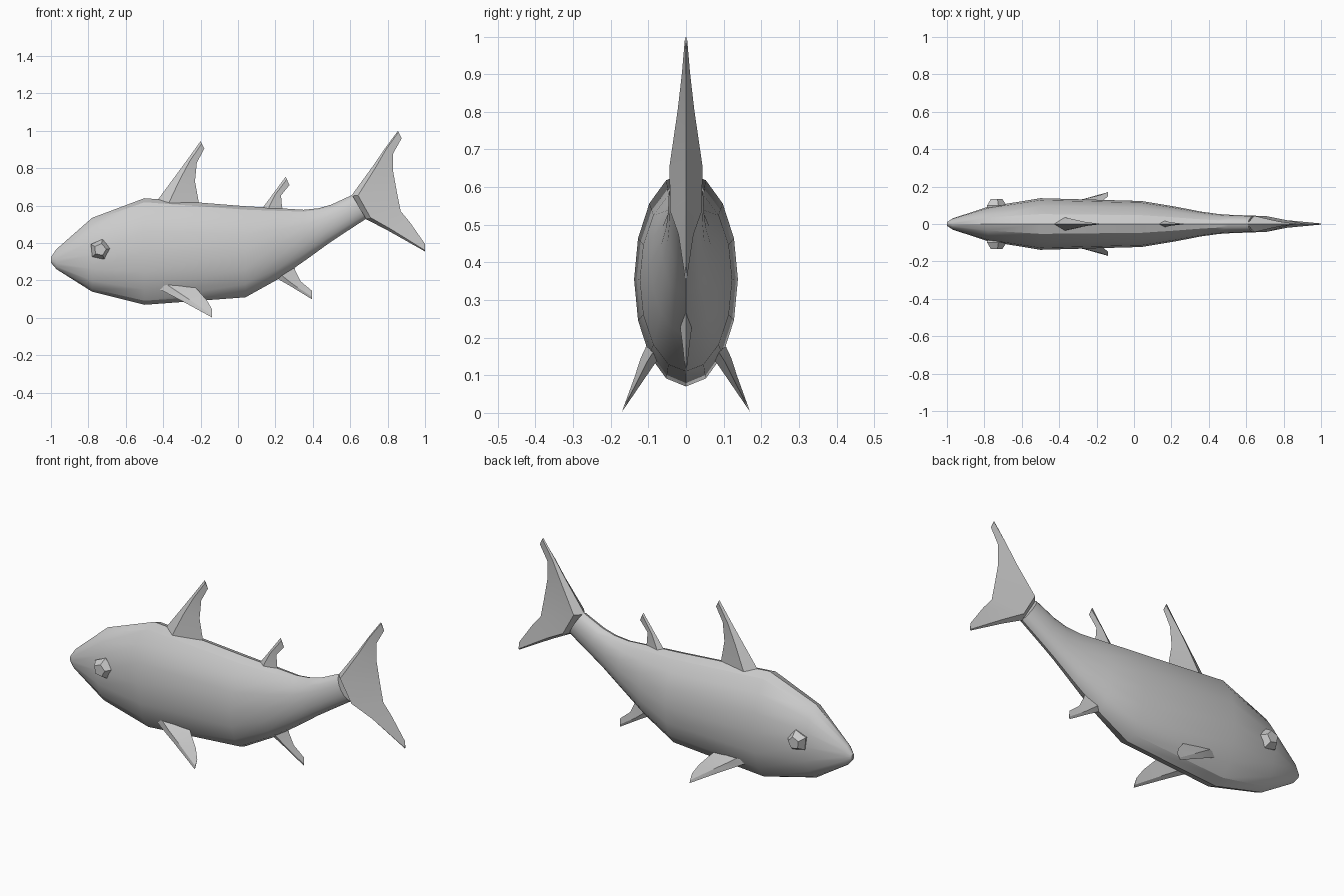
import bpy, bmesh, math
from mathutils import Vector as V


def loft(name, rings, mirror=False, angle=30):
    """Skin a list of equal-sized point loops and cap both ends."""
    bm = bmesh.new()
    loops = [[bm.verts.new(p) for p in r] for r in rings]
    n = len(rings[0])
    for a, b in zip(loops, loops[1:]):
        for i in range(n):
            j = (i + 1) % n
            bm.faces.new((a[i], a[j], b[j], b[i]))
    bm.faces.new(loops[0][::-1])
    bm.faces.new(loops[-1])
    bmesh.ops.recalc_face_normals(bm, faces=bm.faces)
    me = bpy.data.meshes.new(name)
    bm.to_mesh(me)
    bm.free()
    ob = bpy.data.objects.new(name, me)
    bpy.context.collection.objects.link(ob)
    bpy.ops.object.select_all(action='DESELECT')
    ob.select_set(True)
    bpy.context.view_layer.objects.active = ob
    bpy.ops.object.shade_smooth_by_angle(angle=math.radians(angle))
    if mirror:
        m = ob.modifiers.new("Mirror", 'MIRROR')
        m.use_axis = (False, True, False)
    return ob


def fin(name, sections, normal=(0, 1, 0), ridge=0.3, mirror=False):
    """Diamond sections: leading point, trailing point, half thickness."""
    n = V(normal).normalized()
    rings = []
    for lead, trail, t in sections:
        a, b = [V(p) if len(p) == 3 else V((p[0], 0, p[1])) for p in (lead, trail)]
        mid = a.lerp(b, ridge)
        rings.append((a, mid + n * t, b, mid - n * t))
    return loft(name, rings, mirror, 20)


# Body: top point (x, z), bottom point (x, z), half width
stations = [
    (-1.00, 0.325, -1.00, 0.295, 0.010),
    (-0.97, 0.368, -0.97, 0.260, 0.030),
    (-0.78, 0.535, -0.78, 0.140, 0.092),
    (-0.50, 0.640, -0.50, 0.070, 0.138),
    (0.04, 0.597, 0.04, 0.110, 0.123),
    (0.21, 0.587, 0.22, 0.210, 0.094),
    (0.35, 0.578, 0.37, 0.315, 0.066),
    (0.43, 0.586, 0.48, 0.395, 0.053),
    (0.50, 0.606, 0.57, 0.455, 0.048),
    (0.61, 0.657, 0.685, 0.530, 0.045),
]
body = []
for xt, zt, xb, zb, w in stations:
    top, bot = V((xt, 0, zt)), V((xb, 0, zb))
    c, h = (top + bot) / 2, (top - bot) / 2
    body.append([c + h * math.cos(k * math.pi / 8) + V((0, w * math.sin(k * math.pi / 8), 0))
                 for k in range(16)])
loft("body", body)

# Tail fin
fin("tail_fin", [
    ((0.855, 1.00), (0.875, 0.96), 0.003),
    ((0.785, 0.905), (0.83, 0.88), 0.011),
    ((0.72, 0.81), (0.83, 0.78), 0.022),
    ((0.605, 0.652), (0.85, 0.67), 0.044),
    ((0.68, 0.53), (0.87, 0.57), 0.042),
    ((0.80, 0.468), (0.92, 0.51), 0.02),
    ((1.00, 0.355), (1.00, 0.395), 0.003)], ridge=0.15)

# Dorsal fins
fin("front_dorsal_fin", [
    ((-0.46, 0.59), (-0.20, 0.58), 0.036),
    ((-0.43, 0.63), (-0.21, 0.62), 0.034),
    ((-0.345, 0.745), (-0.23, 0.73), 0.022),
    ((-0.275, 0.84), (-0.22, 0.83), 0.011),
    ((-0.20, 0.945), (-0.18, 0.905), 0.003)])
fin("rear_dorsal_fin", [
    ((0.12, 0.57), (0.245, 0.56), 0.016),
    ((0.14, 0.60), (0.235, 0.595), 0.015),
    ((0.185, 0.66), (0.23, 0.655), 0.009),
    ((0.255, 0.755), (0.275, 0.71), 0.002)])

# Anal fin
fin("anal_fin", [
    ((0.17, 0.235), (0.30, 0.29), 0.016),
    ((0.21, 0.21), (0.305, 0.255), 0.015),
    ((0.28, 0.17), (0.335, 0.195), 0.009),
    ((0.395, 0.10), (0.395, 0.145), 0.002)])

# Pectoral fins
fin("pectoral_fin", [
    ((-0.44, 0.085, 0.165), (-0.23, 0.085, 0.165), 0.024),
    ((-0.39, 0.102, 0.138), (-0.205, 0.102, 0.138), 0.02),
    ((-0.29, 0.128, 0.085), (-0.165, 0.125, 0.092), 0.012),
    ((-0.14, 0.17, 0.003), (-0.14, 0.148, 0.048), 0.002)],
    normal=(0, 0.88, 0.47), mirror=True)

# Eyes: five-sided faceted domes
loft("eyes", [
    [(-0.737 + r * math.cos(a), y, 0.365 + r * math.sin(a))
     for a in (k * math.tau / 5 + 0.1 for k in range(5))]
    for r, y in ((0.05, 0.07), (0.057, 0.098), (0.033, 0.134))], mirror=True, angle=10)
